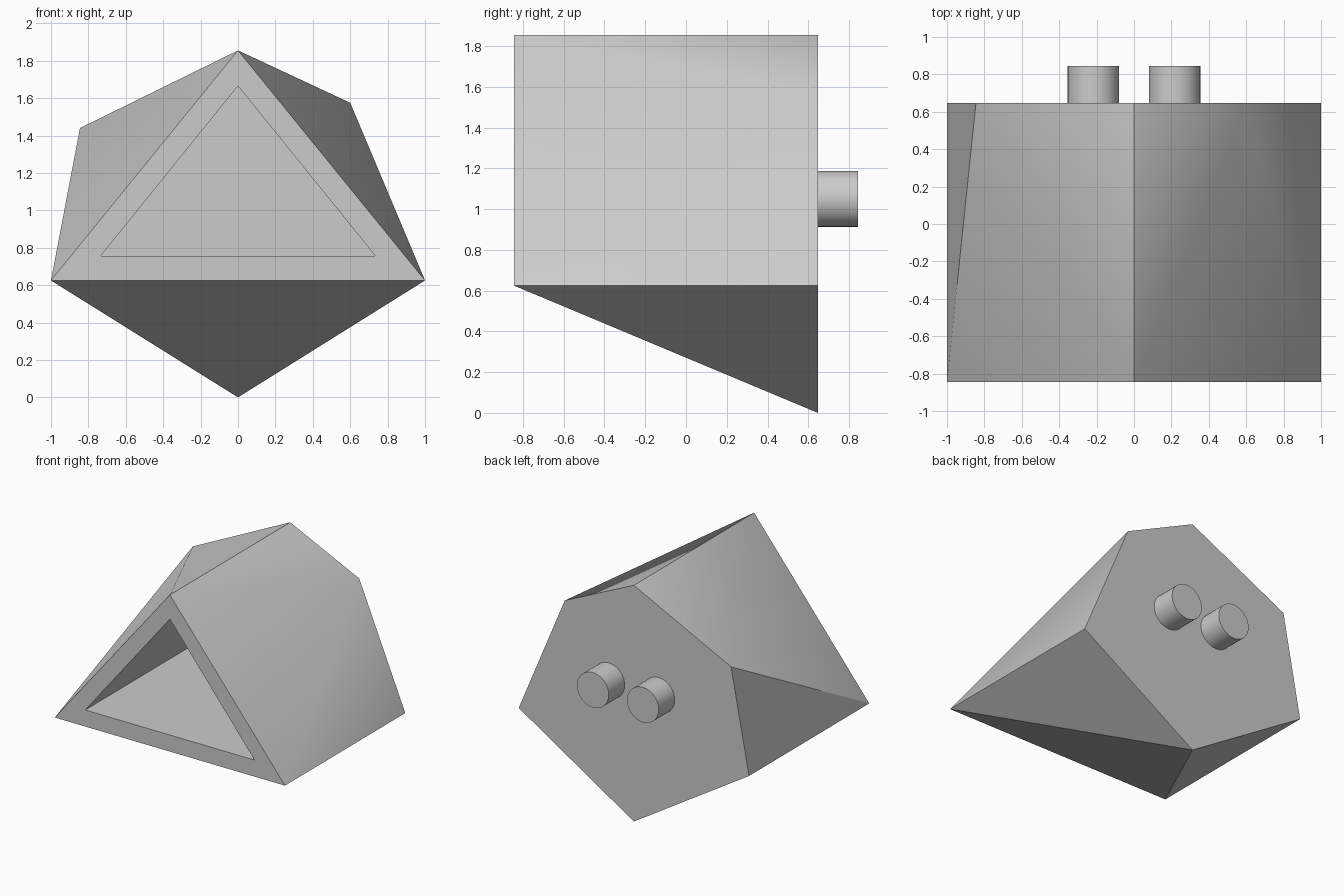
import bpy
import bmesh
import math

cube = bpy.data.objects.get("Cube")
if cube:
    bpy.data.objects.remove(cube, do_unlink=True)

FRONT, BACK, PEG_END = -0.845, 0.647, 0.845

# Single plain material
grey = bpy.data.materials.new("light grey")
grey.use_nodes = True
color = (0.6, 0.6, 0.6, 1)
grey.diffuse_color = color
grey.node_tree.nodes["Principled BSDF"].inputs["Base Color"].default_value = color


def finish(bm, name):
    """Turn a bmesh into an object, smooth except at sharp edges."""
    bmesh.ops.recalc_face_normals(bm, faces=bm.faces)
    mesh = bpy.data.meshes.new(name)
    bm.to_mesh(mesh)
    bm.free()
    mesh.materials.append(grey)
    obj = bpy.data.objects.new(name, mesh)
    bpy.context.collection.objects.link(obj)
    bpy.ops.object.select_all(action='DESELECT')
    obj.select_set(True)
    bpy.context.view_layer.objects.active = obj
    bpy.ops.object.shade_smooth_by_angle(angle=math.radians(30))
    return obj


# Faceted body: triangular front, six-sided back, with a triangular recess
front_profile = [(-1, 0.625), (1, 0.625), (0, 1.855)]
recess_profile = [(-0.735, 0.755), (0.735, 0.755), (0, 1.665)]
back_profile = [(0, 0), (1, 0.625), (0.6, 1.575), (0, 1.855),
                (-0.845, 1.44), (-1, 0.625)]

bm = bmesh.new()


def ring(profile, y):
    return [bm.verts.new((x, y, z)) for x, z in profile]


front = ring(front_profile, FRONT)
mouth = ring(recess_profile, FRONT)
floor = ring(recess_profile, BACK - 0.004)
back = ring(back_profile, BACK)
left, right, top = front
keel, right_low, right_high, ridge, left_high, left_low = back

# Front rim, recess walls and recess end
for outer, inner in ((front, mouth), (mouth, floor)):
    for i in range(3):
        j = (i + 1) % 3
        bm.faces.new((outer[i], outer[j], inner[j], inner[i]))
bm.faces.new(floor)
bm.faces.new(back)

# Underside, then the fan of triangles up each side
bm.faces.new((left, right, keel))
for corner, low, high in ((left, left_low, left_high),
                          (right, right_low, right_high)):
    for tri in ((corner, keel, low), (corner, low, high),
                (corner, high, top), (top, high, ridge)):
        bm.faces.new(tri)
finish(bm, "faceted_body")

# Two round pegs on the back
for name, x in (("peg_right", -0.217), ("peg_left", 0.217)):
    bm = bmesh.new()
    bmesh.ops.create_cone(bm, cap_ends=True, segments=32, radius1=0.138,
                          radius2=0.138, depth=PEG_END - BACK)
    peg = finish(bm, name)
    peg.location = (x, (PEG_END + BACK) / 2, 1.05)
    peg.rotation_euler.x = math.pi / 2
